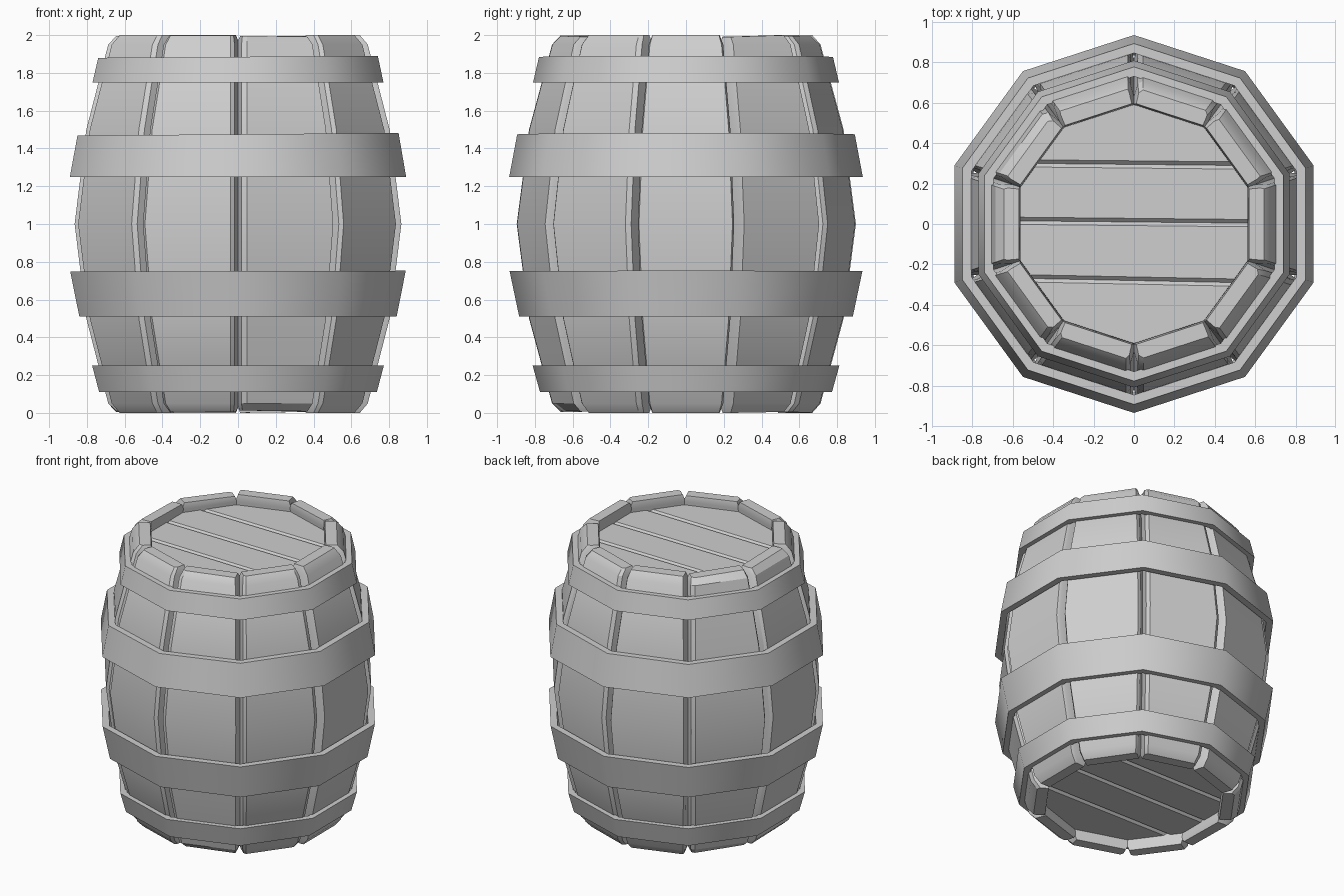
import bpy, bmesh, math, random
from mathutils import Vector

random.seed(4)
SIDES = 10
STEP = math.tau / SIDES
TAN = math.tan(STEP / 2)

if "Cube" in bpy.data.objects:
    bpy.data.objects.remove(bpy.data.objects["Cube"], do_unlink=True)

GREY = (0.62, 0.62, 0.62, 1)
grey = bpy.data.materials.new("plain_grey")
grey.use_nodes = True
grey.diffuse_color = GREY
grey.node_tree.nodes["Principled BSDF"].inputs["Base Color"].default_value = GREY


def finish(bm, name, angle):
    bmesh.ops.recalc_face_normals(bm, faces=bm.faces)
    mesh = bpy.data.meshes.new(name)
    bm.to_mesh(mesh)
    bm.free()
    mesh.materials.append(grey)
    obj = bpy.data.objects.new(name, mesh)
    bpy.context.collection.objects.link(obj)
    bpy.ops.object.select_all(action="DESELECT")
    obj.select_set(True)
    bpy.context.view_layer.objects.active = obj
    bpy.ops.object.shade_smooth_by_angle(angle=math.radians(angle))


def bridge(bm, a, b):
    for i in range(len(a)):
        j = (i + 1) % len(a)
        bm.faces.new((a[i], a[j], b[j], b[i]))


def half_section(a, end, chamfer):
    """One side of a boxy plank section (radial, sideways) at distance a from the axis."""
    half, inner = a * TAN - 0.026, a - 0.125
    if end:  # slightly narrowed cap at either end
        return [(a - 0.03, half - 0.01 - chamfer), (a - 0.05, half - 0.015),
                (inner + 0.02, half - 0.02)]
    return [(a, half - chamfer), (a - 0.02, half), (inner, half - 0.004)]


# Staves: bowed planks with uneven side chamfers and uneven ends
ROWS = [(0, 0.675), (0.05, 0.687), (0.5, 0.803), (1, 0.865),
        (1.5, 0.803), (1.95, 0.687), (2, 0.675)]
for k in range(SIDES):
    bm = bmesh.new()
    rings = []
    chamfers = [random.uniform(0.004, 0.025) for _ in range(2)]
    full = k % 3 == 0
    cut = {0: 0 if full else random.uniform(0, 0.012),
           2: 0 if full else -random.uniform(0, 0.012)}
    slope = 0 if full else random.uniform(-0.03, 0.03)
    c, s = math.cos(k * STEP), math.sin(k * STEP)
    for z, a in ROWS:
        end = z in cut
        left, right = (half_section(a, end, ch) for ch in chamfers)
        ring = []
        for r, t in left + [(r, -t) for r, t in reversed(right)]:
            h = min(2, max(0, z + cut[z] + slope * t)) if end else z
            ring.append(bm.verts.new((r * c - t * s, r * s + t * c, h)))
        rings.append(ring)
    for lower, upper in zip(rings, rings[1:]):
        bridge(bm, lower, upper)
    bm.faces.new(rings[0])
    bm.faces.new(rings[-1])
    finish(bm, f"stave_{k + 1}", 30)


# Hoops: ten-sided bands that follow the slope of the staves
def hoop(name, z0, z1, a0, a1, tilt):
    bm = bmesh.new()
    rings = []
    for z, a in ((z0, a0), (z1, a1), (z1, a1 - 0.045), (z0, a0 - 0.045)):
        r = a / math.cos(STEP / 2)
        ring = []
        for k in range(SIDES):
            ang = (k + 0.5) * STEP
            x = r * math.cos(ang)
            lift = tilt * x if z == z1 else 0
            ring.append(bm.verts.new((x, r * math.sin(ang), z + lift)))
        rings.append(ring)
    for i in range(4):
        bridge(bm, rings[i], rings[(i + 1) % 4])
    finish(bm, name, 40)


hoop("top_hoop", 1.75, 1.885, 0.77, 0.74, 0.007)
hoop("upper_hoop", 1.25, 1.475, 0.89, 0.85, 0.008)
hoop("lower_hoop", 0.51, 0.75, 0.84, 0.888, 0.003)
hoop("bottom_hoop", 0.11, 0.25, 0.735, 0.772, 0)


# Lids: recessed planks cut from a ten-sided disc, chamfered along the seams
def lid(name, z_low, z_high):
    seams = [(-0.28, -0.02), (0.01, -0.01), (0.295, -0.01)]
    for i in range(len(seams) + 1):
        bm = bmesh.new()
        r = 0.615
        bm.faces.new([bm.verts.new((r * math.cos((k + 0.5) * STEP),
                                    r * math.sin((k + 0.5) * STEP), z_low))
                      for k in range(SIDES)])
        for idx, keep_above in ((i - 1, True), (i, False)):
            if 0 <= idx < len(seams):
                y, tilt = seams[idx]
                bmesh.ops.bisect_plane(
                    bm, geom=bm.verts[:] + bm.edges[:] + bm.faces[:],
                    plane_co=(0, y, 0), plane_no=(-tilt, 1, 0),
                    clear_inner=keep_above, clear_outer=not keep_above)
        out = bmesh.ops.extrude_face_region(bm, geom=bm.faces[:])
        top = [v for v in out["geom"] if isinstance(v, bmesh.types.BMVert)]
        bmesh.ops.translate(bm, verts=top, vec=Vector((0, 0, z_high - z_low)))
        long_edges = [e for e in bm.edges if e.calc_length() > 0.5]
        bmesh.ops.bevel(bm, geom=long_edges, offset=0.018, segments=1,
                        affect="EDGES", profile=0.5)
        finish(bm, f"{name}_plank_{i + 1}", 30)


lid("top_lid", 1.835, 1.925)
lid("bottom_lid", 0.08, 0.17)
